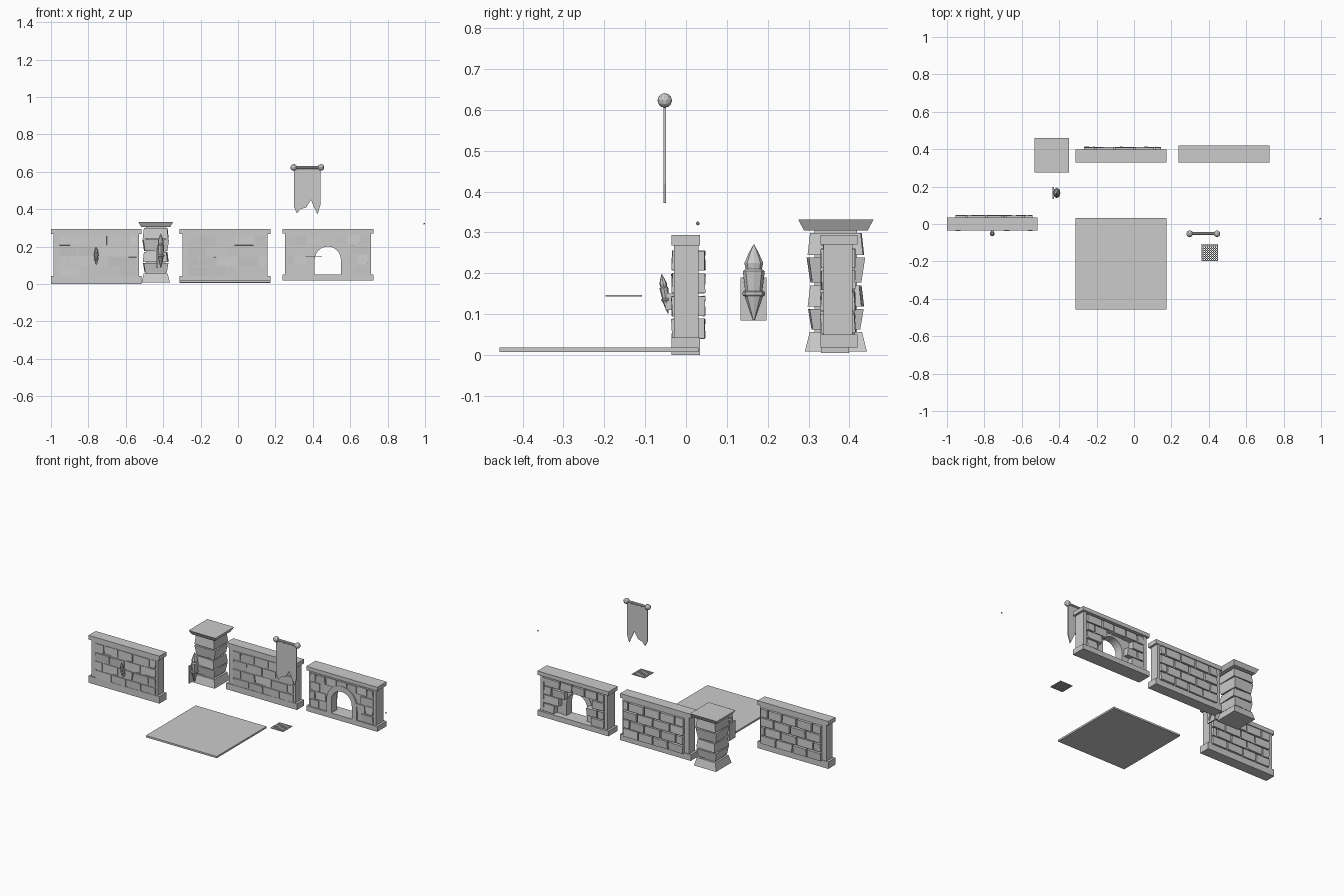
import bpy, bmesh, math, random
from mathutils import Matrix, Vector

random.seed(4)
cube = bpy.data.objects.get("Cube")
if cube:
    bpy.data.objects.remove(cube, do_unlink=True)

stone = bpy.data.materials.new("stone_grey")
stone.use_nodes = True
grey = (0.6, 0.6, 0.6, 1)
stone.diffuse_color = grey
stone.node_tree.nodes["Principled BSDF"].inputs["Base Color"].default_value = grey


def finish(name, bm):
    bmesh.ops.recalc_face_normals(bm, faces=bm.faces)
    mesh = bpy.data.meshes.new(name)
    bm.to_mesh(mesh)
    bm.free()
    mesh.materials.append(stone)
    ob = bpy.data.objects.new(name, mesh)
    bpy.context.collection.objects.link(ob)
    return ob


def box(bm, x0, x1, y0, y1, z0, z1, turn=None):
    size = Matrix.Diagonal((x1 - x0, y1 - y0, z1 - z0, 1))
    place = Matrix.Translation(((x0 + x1) / 2, (y0 + y1) / 2, (z0 + z1) / 2))
    turn = turn or Matrix.Identity(4)
    return bmesh.ops.create_cube(bm, size=1, matrix=place @ turn @ size)["verts"]


def prism(bm, points, y0, y1):
    """Extrude an outline in the x-z plane along y."""
    face = bm.faces.new([bm.verts.new((x, y0, z)) for x, z in points])
    new = bmesh.ops.extrude_face_region(bm, geom=[face])["geom"]
    verts = [v for v in new if isinstance(v, bmesh.types.BMVert)]
    bmesh.ops.translate(bm, verts=verts, vec=(0, y1 - y0, 0))


def frustum(bm, cx, cy, z0, r0, z1, r1, yaw=0):
    """Square block with a different half width at the bottom and the top."""
    bmesh.ops.create_cone(
        bm, segments=4, cap_ends=True, radius1=r0 * math.sqrt(2), radius2=r1 * math.sqrt(2),
        depth=z1 - z0, matrix=Matrix.Translation((cx, cy, (z0 + z1) / 2))
        @ Matrix.Rotation(math.pi / 4 + yaw, 4, 'Z'))


def lathe(bm, profile, sides, matrix):
    """Spin (radius, height) pairs about z, then place with a matrix."""
    rings = []
    for r, h in profile:
        rings.append([bm.verts.new(matrix @ Vector((
            r * math.cos(2 * math.pi * i / sides),
            r * math.sin(2 * math.pi * i / sides), h))) for i in range(sides)])
    for a, b in zip(rings, rings[1:]):
        for i in range(sides):
            j = (i + 1) % sides
            bm.faces.new((a[i], a[j], b[j], b[i]))
    bm.faces.new(rings[0][::-1])
    bm.faces.new(rings[-1])


def ball(bm, centre, radius, detail):
    bmesh.ops.create_icosphere(bm, subdivisions=detail, radius=radius,
                               matrix=Matrix.Translation(centre))


def courses(bm, x0, x1, z_low, pitch, count, y0, y1, length, blocked=None):
    """Rows of slightly crooked bricks, every second row shifted by half."""
    for row in range(count):
        z = z_low + row * pitch
        x = x0
        step = length * (0.55 if row % 2 else 1)
        while x < x1 - 0.02:
            end = min(x + step * random.uniform(0.9, 1.1), x1)
            if x1 - end < 0.03:
                end = x1
            if not (blocked and blocked(x, end, z)):
                tilt = (Matrix.Rotation(random.uniform(-0.08, 0.08), 4, 'X')
                        @ Matrix.Rotation(random.uniform(-0.03, 0.03), 4, 'Z'))
                box(bm, x + 0.004, end - 0.004, y0, y1, z, z + pitch - 0.007, tilt)
            x = end
            step = length


# Two plain walls, with bricks standing out at the back
def plain_wall(name, x0, y, z0):
    x1 = x0 + 0.485
    bm = bmesh.new()
    box(bm, x0, x1, y - 0.035, y + 0.034, z0, 0.043)
    box(bm, x0, x1, y - 0.035, y + 0.034, 0.268, 0.294)
    box(bm, x0 + 0.014, x1 - 0.014, y - 0.029, y + 0.03, 0.043, 0.268)
    finish(name + "_body", bm)
    bm = bmesh.new()
    courses(bm, x0 + 0.042, x1 - 0.024, 0.04, 0.0555, 4, y + 0.01, y + 0.046, 0.105)
    courses(bm, x0 + 0.042, x1 - 0.024, 0.04, 0.0555, 4, y - 0.034, y, 0.105)
    finish(name + "_bricks", bm)


plain_wall("side_wall", -1.0, 0, 0)
plain_wall("middle_wall", -0.312, 0.365, 0.005)

# Wall with an arched opening
GX0, GX1, GY0, GY1 = 0.238, 0.725, 0.329, 0.42
AX, SPRING, SILL = 0.48, 0.13, 0.05


def arch(radius, steps=12):
    pts = [(AX - radius, SILL)]
    pts += [(AX - radius * math.cos(math.pi * i / steps),
             SPRING + radius * math.sin(math.pi * i / steps)) for i in range(steps + 1)]
    return pts + [(AX + radius, SILL)]


bm = bmesh.new()
box(bm, GX0, GX1, GY0, GY1, 0.018, SILL)
box(bm, GX0, GX1, GY0, GY1, 0.27, 0.294)
prism(bm, [(GX0 + 0.014, SILL), (GX0 + 0.014, 0.27), (GX1 - 0.014, 0.27),
           (GX1 - 0.014, SILL)] + arch(0.072)[::-1], GY0 + 0.008, GY0 + 0.05)
for x in (GX0 + 0.014, GX1 - 0.034):
    box(bm, x, x + 0.02, GY0 + 0.04, GY1 - 0.012, SILL, 0.27)
finish("arch_wall_body", bm)

bm = bmesh.new()
prism(bm, arch(0.104) + arch(0.07)[::-1], GY0, GY0 + 0.054)
finish("arch_surround", bm)


def near_arch(reach):
    def test(x, end, z):
        return z < SPRING + reach * 0.75 and end > AX - reach and x < AX + reach
    return test


bm = bmesh.new()
courses(bm, GX0 + 0.022, GX1 - 0.028, 0.053, 0.0535, 4, GY0 + 0.002, GY0 + 0.03,
        0.07, near_arch(0.088))
courses(bm, GX0 + 0.035, GX1 - 0.035, 0.053, 0.0535, 4, GY0 + 0.035, GY1 - 0.006,
        0.085, near_arch(0.06))
finish("arch_wall_bricks", bm)

# Square pillar of stacked blocks
PX, PY = -0.44, 0.367
bm = bmesh.new()
frustum(bm, PX, PY, 0.008, 0.076, 0.056, 0.064)
frustum(bm, PX, PY, 0.05, 0.052, 0.31, 0.052)
for z0, z1, r0, r1, yaw in ((0.062, 0.112, 0.058, 0.066, 0.03), (0.118, 0.17, 0.066, 0.06, -0.05),
                            (0.177, 0.238, 0.06, 0.069, 0.04), (0.244, 0.298, 0.068, 0.062, -0.02)):
    frustum(bm, PX, PY, z0, r0, z1, r1, yaw)
frustum(bm, PX, PY, 0.305, 0.078, 0.331, 0.092)
finish("pillar", bm)

# Torches: pointed holder, cup and flame
TORCH = ((0.002, 0.085), (0.022, 0.143), (0.028, 0.147), (0.028, 0.154), (0.021, 0.157),
         (0.027, 0.205), (0.02, 0.21), (0.023, 0.225), (0.012, 0.25), (0.001, 0.27))
bm = bmesh.new()
lathe(bm, TORCH, 8, Matrix.Translation((-0.413, 0.166, 0)) @ Matrix.Diagonal((0.7, 1, 1, 1)))
box(bm, -0.435, -0.427, 0.134, 0.197, 0.084, 0.19)
finish("large_torch", bm)

bm = bmesh.new()
lathe(bm, TORCH, 8, Matrix.Translation((-0.758, -0.037, 0.057))
      @ Matrix.Rotation(0.16, 4, 'X') @ Matrix.Diagonal((0.46, 0.4, 0.53, 1)))
box(bm, -0.765, -0.75, -0.05, -0.03, 0.11, 0.15)
finish("wall_torch", bm)

# Hanging banner on a rod
bm = bmesh.new()
bmesh.ops.create_cone(bm, segments=10, cap_ends=True, radius1=0.008, radius2=0.008, depth=0.146,
                      matrix=Matrix.Translation((0.371, -0.052, 0.623))
                      @ Matrix.Rotation(math.pi / 2, 4, 'Y'))
for x in (0.298, 0.444):
    ball(bm, (x, -0.052, 0.623), 0.018, 2)
finish("banner_rod", bm)
bm = bmesh.new()
prism(bm, [(0.3, 0.623), (0.3, 0.41), (0.315, 0.378), (0.335, 0.4), (0.365, 0.41), (0.39, 0.45),
           (0.407, 0.41), (0.425, 0.372), (0.44, 0.42), (0.44, 0.623)], -0.055, -0.049)
finish("banner_cloth", bm)

# Floor slab
bm = bmesh.new()
box(bm, -0.312, 0.174, -0.457, 0.031, 0.007, 0.018)
finish("floor_slab", bm)

# Small grate of crossing bars
bm = bmesh.new()
for i in range(9):
    s = i * 0.0104
    box(bm, 0.36 + s, 0.365 + s, -0.197, -0.108, 0.1435, 0.1465)
    box(bm, 0.36, 0.448, -0.197 + s, -0.192 + s, 0.143, 0.147)
finish("grate", bm)

# Small loose ball
bm = bmesh.new()
ball(bm, (0.995, 0.029, 0.322), 0.005, 1)
finish("small_ball", bm)
